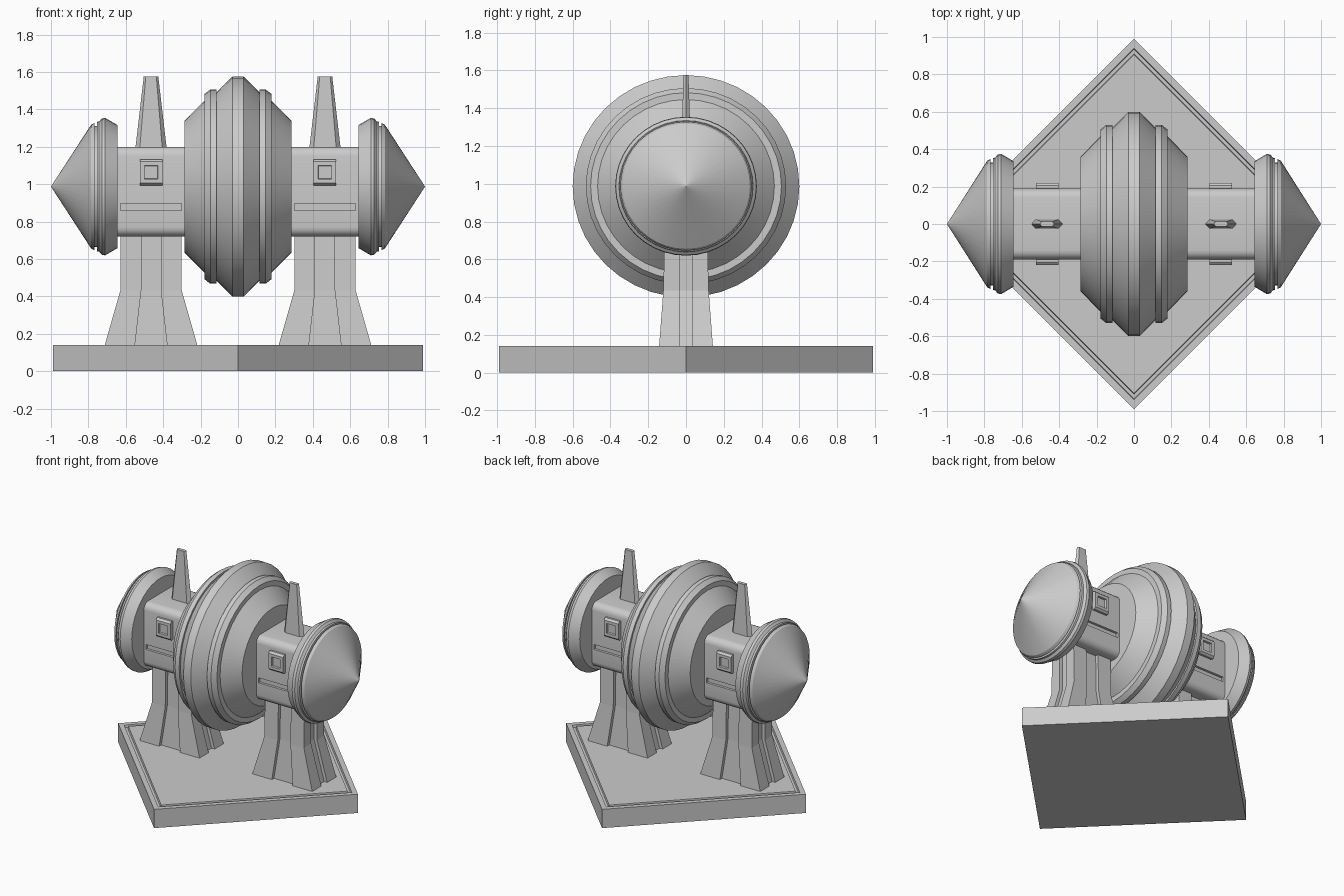
import bpy, bmesh, math
from mathutils import Vector

if "Cube" in bpy.data.objects:
    bpy.data.objects.remove(bpy.data.objects["Cube"])

AXIS_Z = 0.987
BAY_X = 0.465


def add_mesh(name, verts, faces, smooth=None):
    me = bpy.data.meshes.new(name)
    me.from_pydata(verts, [], faces)
    bm = bmesh.new()
    bm.from_mesh(me)
    bmesh.ops.remove_doubles(bm, verts=bm.verts, dist=1e-5)
    bmesh.ops.recalc_face_normals(bm, faces=bm.faces)
    bm.to_mesh(me)
    bm.free()
    ob = bpy.data.objects.new(name, me)
    bpy.context.collection.objects.link(ob)
    if smooth:
        bpy.ops.object.select_all(action='DESELECT')
        ob.select_set(True)
        bpy.context.view_layer.objects.active = ob
        bpy.ops.object.shade_smooth_by_angle(angle=math.radians(smooth))
    return ob


def loft(name, rings, smooth=None):
    """Join equal-length rings of points and cap both ends."""
    n = len(rings[0])
    verts = [p for r in rings for p in r]
    faces = [(i * n + j, i * n + (j + 1) % n, (i + 1) * n + (j + 1) % n, (i + 1) * n + j)
             for i in range(len(rings) - 1) for j in range(n)]
    faces += [tuple(range(n)), tuple(range(len(verts) - n, len(verts)))]
    return add_mesh(name, verts, faces, smooth)


def lathe_x(name, profile, smooth, n=40):
    """Turn (x, radius) points about the long axis, very slightly flattened."""
    ang = [2 * math.pi * k / n for k in range(n)]
    return loft(name, [[(x, r * math.cos(a), AXIS_Z + 0.98 * r * math.sin(a)) for a in ang]
                       for x, r in profile], smooth)


def box(name, lo, hi):
    (x0, y0, z0), (x1, y1, z1) = lo, hi
    return loft(name, [[(x0, y0, z), (x1, y0, z), (x1, y1, z), (x0, y1, z)] for z in (z0, z1)])


def cut(ob, cutter):
    m = ob.modifiers.new("cut", 'BOOLEAN')
    m.operation, m.object, m.solver = 'DIFFERENCE', cutter, 'EXACT'
    cutter.hide_render = True
    cutter.hide_set(True)


# Diamond base with a groove inside its rim
loft("base", [[(r, 0, z), (0, r, z), (-r, 0, z), (0, -r, z)] for r, z in
              [(0.99, 0), (0.99, 0.14), (0.94, 0.14), (0.935, 0.122), (0.91, 0.122), (0.905, 0.14)]])

# Central drum
half = [(0.03, 0.6), (0.115, 0.515), (0.115, 0.53), (0.148, 0.53), (0.18, 0.505),
        (0.18, 0.468), (0.286, 0.36)]
lathe_x("drum", [(-x, r) for x, r in reversed(half)] + half, 20)

for s, side in ((-1, "left"), (1, "right")):
    cx = s * BAY_X

    # Pointed end cap
    cap = [(0.643, 0.2), (0.643, 0.335), (0.71, 0.375), (0.728, 0.372), (0.742, 0.355),
           (0.755, 0.353), (0.755, 0.33), (0.766, 0.33), (0.766, 0.348), (0.785, 0.338), (1.0, 0.0005)]
    lathe_x(side + "_end_cap", [(s * x, r) for x, r in cap], 25)

    # Rounded box shaft with a long slot on each face
    section = []
    R = 0.05
    for k, (sy, sz) in enumerate(((1, 1), (-1, 1), (-1, -1), (1, -1))):
        for j in range(6):
            a = math.radians(90 * k + 18 * j)
            section.append((sy * (0.19 - R) + R * math.cos(a),
                            0.96 + sz * (0.24 - R) + R * math.sin(a)))
    shaft = loft(side + "_shaft", [[(s * x, y, z) for y, z in section] for x in (0.27, 0.66)], 30)

    for f, face in ((-1, "front"), (1, "back")):
        slot = box(f"{side}_{face}_slot_cutter", (cx - 0.163, f * 0.19 - 0.018, 0.86),
                   (cx + 0.163, f * 0.19 + 0.018, 0.897))
        cut(shaft, slot)

        # Framed square hatch
        def sq(hx, hz, y):
            return [(cx + a * hx, f * y, 1.063 + b * hz)
                    for a, b in ((-1, -1), (1, -1), (1, 1), (-1, 1))]
        loft(f"{side}_{face}_hatch",
             [sq(0.06, 0.07, 0.18), sq(0.06, 0.07, 0.205), sq(0.06, 0.057, 0.22),
              sq(0.05, 0.048, 0.22), sq(0.036, 0.036, 0.22), sq(0.034, 0.034, 0.205)])

    # Tapered six-sided fin
    loft(side + "_fin", [[(cx + a * hx, b * hy, z) for a, b in
                          ((-1, 0), (-.72, -1), (.72, -1), (1, 0), (.72, 1), (-.72, 1))]
                         for z, hx, hy in ((1.18, 0.085, 0.026), (1.575, 0.039, 0.013))])

    # Flared leg with a channel down each side
    def leg_ring(z, hx, hy, gx, gy=0.035, d=0.025):
        q = [(-hx, -hy), (-gx, -hy), (-gx, -hy + d), (gx, -hy + d), (gx, -hy)]
        e = [(hx, -hy), (hx, -gy), (hx - d, -gy), (hx - d, gy), (hx, gy)]
        h = q + e
        return [(cx + x, y, z) for x, y in h + [(-x, -y) for x, y in h]]
    loft(side + "_leg", [leg_ring(0.13, 0.25, 0.143, 0.087),
                         leg_ring(0.435, 0.163, 0.12, 0.052),
                         leg_ring(0.74, 0.163, 0.113, 0.052)])
